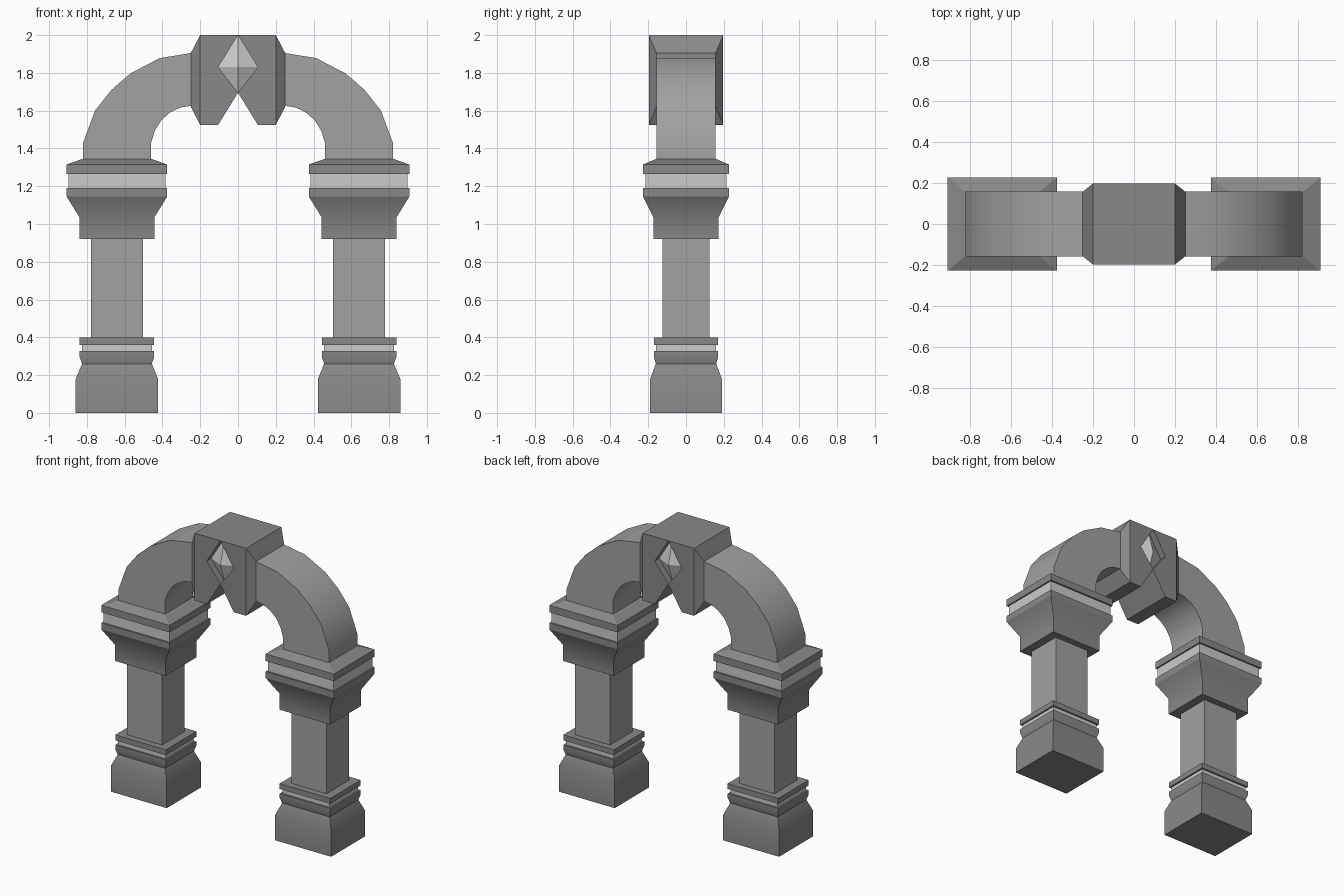
import bpy, bmesh, math

if "Cube" in bpy.data.objects:
    bpy.data.objects.remove(bpy.data.objects["Cube"])


def material(name, v):
    m = bpy.data.materials.new(name)
    m.diffuse_color = (v, v, v, 1)
    m.use_nodes = True
    m.node_tree.nodes["Principled BSDF"].inputs["Base Color"].default_value = m.diffuse_color
    return m


DARK = material("dark_stone", .25)
MID = material("mid_stone", .36)
LIGHT = material("light_stone", .55)


def finish(name, bm, mat, angle):
    bmesh.ops.recalc_face_normals(bm, faces=bm.faces)
    mesh = bpy.data.meshes.new(name)
    bm.to_mesh(mesh)
    bm.free()
    mesh.materials.append(mat)
    ob = bpy.data.objects.new(name, mesh)
    bpy.context.collection.objects.link(ob)
    if angle:
        bpy.ops.object.select_all(action='DESELECT')
        ob.select_set(True)
        bpy.context.view_layer.objects.active = ob
        bpy.ops.object.shade_smooth_by_angle(angle=math.radians(angle))
    return ob


def loft(name, loops, mat, angle=35):
    """Skin a stack of equal-length vertex loops and cap both ends."""
    bm = bmesh.new()
    rings = [[bm.verts.new(p) for p in loop] for loop in loops]
    n = len(rings[0])
    for a, b in zip(rings, rings[1:]):
        for i in range(n):
            j = (i + 1) % n
            bm.faces.new((a[i], a[j], b[j], b[i]))
    bm.faces.new(rings[0])
    bm.faces.new(rings[-1])
    return finish(name, bm, mat, angle)


def rect(cx, hx, hy, z):
    return [(cx - hx, -hy, z), (cx + hx, -hy, z), (cx + hx, hy, z), (cx - hx, hy, z)]


# column parts: name, material, smoothing, (half width x, half depth y, z) profile
COLUMN = [
    ("base", DARK, 35, [(.218, .19, 0), (.218, .19, .18), (.185, .16, .26),
                        (.197, .17, .295), (.197, .17, .327)]),
    ("base_neck", LIGHT, 0, [(.185, .158, .327), (.185, .158, .36)]),
    ("base_slab", DARK, 0, [(.197, .17, .36), (.197, .17, .398)]),
    ("shaft", MID, 0, [(.137, .125, .398), (.137, .125, .92)]),
    ("capital_bell", DARK, 35, [(.198, .173, .92), (.198, .173, 1.035),
                                (.266, .227, 1.145)]),
    ("capital_band", DARK, 0, [(.266, .227, 1.145), (.266, .227, 1.19)]),
    ("capital_neck", LIGHT, 0, [(.256, .215, 1.19), (.256, .215, 1.265)]),
    ("capital_slab", DARK, 0, [(.266, .227, 1.265), (.266, .227, 1.315),
                               (.181, .157, 1.345)]),
]

# arch limb: outer and inner points (x, z)
OUTER = [(.82, 1.345), (.82, 1.43), (.757, 1.60), (.67, 1.71),
         (.57, 1.797), (.415, 1.878), (.25, 1.905)]
INNER = [(.46, 1.345), (.46, 1.43), (.44, 1.495), (.405, 1.55),
         (.36, 1.59), (.305, 1.617), (.25, 1.625)]
AY = .157

# keystone: half front profile (x, z), open in the middle for the gem
KEY = [(.2, 2), (0, 2), (.105, 1.83), (0, 1.695), (.105, 1.525), (.2, 1.525)]
KY = .197

for side, s in (("left", -1), ("right", 1)):
    for part, mat, angle, prof in COLUMN:
        loft(f"{side}_{part}", [rect(s * .641, *p) for p in prof], mat, angle)
    loft(f"{side}_arch", [[(s * o[0], -AY, o[1]), (s * i[0], -AY, i[1]),
                           (s * i[0], AY, i[1]), (s * o[0], AY, o[1])]
                          for o, i in zip(OUTER, INNER)], MID)
    loft(f"{side}_keystone_half",
         [[(s * x, y, z) for x, z in KEY] for y in (-KY, KY)], DARK, 0)
    # tapered cheek between keystone and arch
    loft(f"{side}_keystone_cheek",
         [[(s * x, -y, lo), (s * x, y, lo), (s * x, y, hi), (s * x, -y, hi)]
          for x, y, lo, hi in ((.2, KY, 1.525, 2), (.25, AY, 1.62, 1.905))], DARK, 0)

# faceted gem set into the keystone, pointed front and back
bm = bmesh.new()
diamond = [(0, 2), (.105, 1.83), (0, 1.695), (-.105, 1.83)]
rings = [[bm.verts.new((x, y, z)) for x, z in diamond] for y in (-.15, .15)]
tips = [bm.verts.new((0, y, 1.83)) for y in (-.195, .195)]
for i in range(4):
    j = (i + 1) % 4
    bm.faces.new((rings[0][i], rings[0][j], rings[1][j], rings[1][i]))
    for r, t in zip(rings, tips):
        bm.faces.new((r[i], r[j], t))
finish("keystone_gem", bm, LIGHT, 0)
